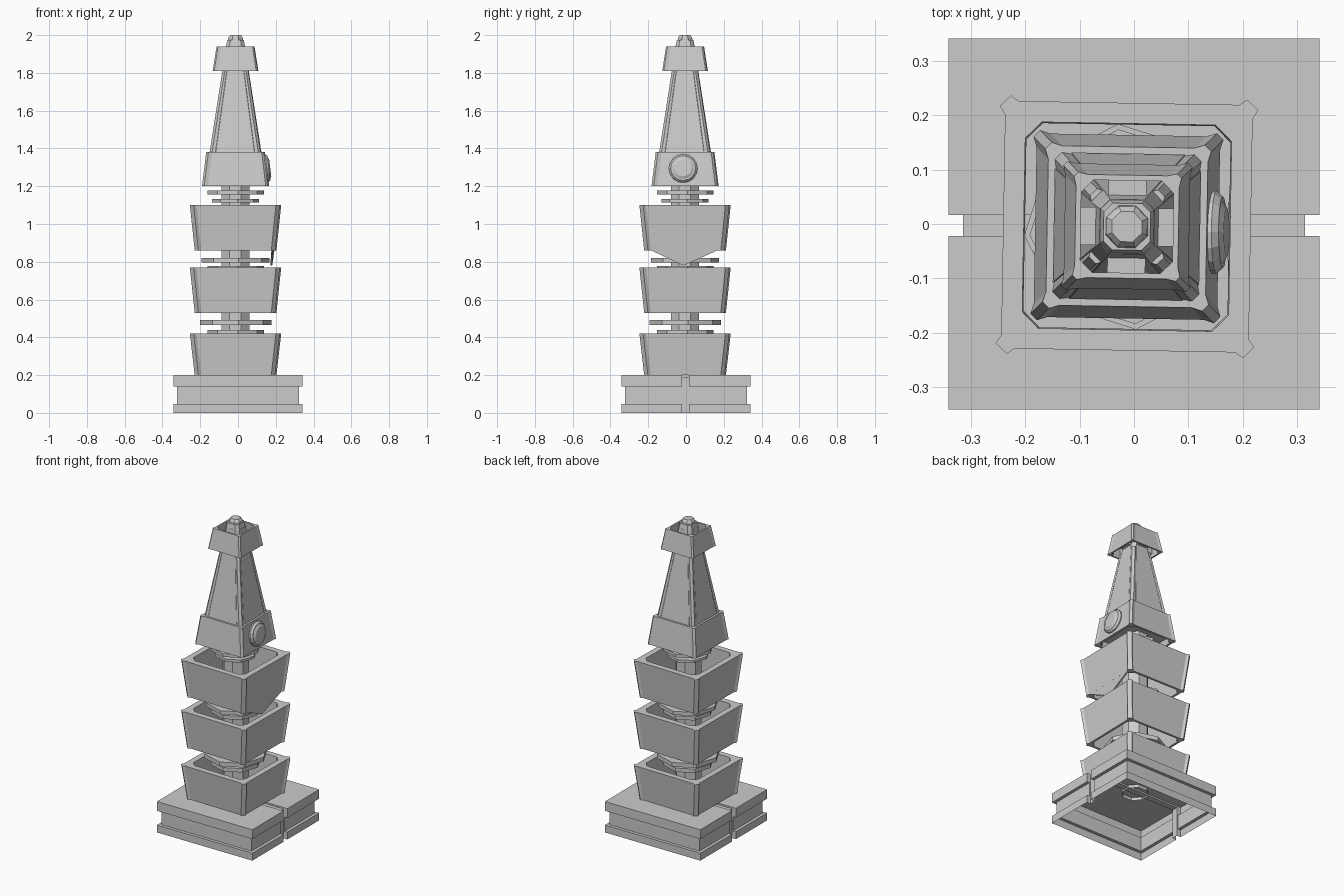
import bpy, bmesh, math
from mathutils import Matrix, Vector

if "Cube" in bpy.data.objects:
    bpy.data.objects.remove(bpy.data.objects["Cube"])

CENTRE = Vector((-0.013, -0.005, 0))
TOWER = Matrix.Translation(CENTRE) @ Matrix.Rotation(math.radians(-1), 4, 'Z')


def loft(name, rings, cap_bottom=True, cap_top=True, closed=False, matrix=Matrix()):
    """Skin a stack of equal-length rings of points."""
    bm = bmesh.new()
    loops = [[bm.verts.new(p) for p in ring] for ring in rings]
    pairs = list(zip(loops, loops[1:]))
    if closed:
        pairs.append((loops[-1], loops[0]))
    for a, b in pairs:
        n = len(a)
        for i in range(n):
            j = (i + 1) % n
            bm.faces.new((a[i], a[j], b[j], b[i]))
    if not closed:
        if cap_bottom:
            bm.faces.new(list(reversed(loops[0])))
        if cap_top:
            bm.faces.new(loops[-1])
    bmesh.ops.recalc_face_normals(bm, faces=bm.faces)
    mesh = bpy.data.meshes.new(name)
    bm.to_mesh(mesh)
    bm.free()
    obj = bpy.data.objects.new(name, mesh)
    bpy.context.collection.objects.link(obj)
    obj.matrix_world = matrix
    return obj


def four(quarter, z):
    """Repeat corner points around the z axis."""
    out = []
    for k in range(4):
        c, s = [(1, 0), (0, 1), (-1, 0), (0, -1)][k]
        out += [(c * x - s * y, s * x + c * y, z) for x, y in quarter]
    return out


def ribbed(h, z, r=0.01, c=0.025):
    """Square section with raised corner ribs."""
    return four([(h, h - c), (h + r, h - r), (h - r, h + r), (h - c, h)], z)


def chamfered(h, z, c=0.025):
    """Square section with cut corners, point count matching ribbed()."""
    return four([(h, h - c), (h - c * .33, h - c * .67),
                 (h - c * .67, h - c * .33), (h - c, h)], z)


def square(h, z):
    return four([(h, h)], z)


def ngon(r, z, n=8, turn=0.0):
    return [(r * math.cos(turn + 2 * math.pi * i / n),
             r * math.sin(turn + 2 * math.pi * i / n), z) for i in range(n)]


def box(name, x0, x1, y0, y1, z0, z1, matrix=Matrix()):
    return loft(name, [[(x0, y0, z), (x1, y0, z), (x1, y1, z), (x0, y1, z)]
                       for z in (z0, z1)], matrix=matrix)


# Plinth: stepped shell, open below, grooved across the top and down two sides
profile = [(.342, 0), (.342, .048), (.322, .048), (.322, .14), (.342, .14), (.342, .2)]
plinth = loft("plinth", [square(h, z) for h, z in profile])
cutters = [box("groove_top", -.4, .4, -.022, .017, .19, .25),
           box("groove_right", .315, .4, -.022, .017, -.1, .26),
           box("groove_left", -.4, -.315, -.022, .017, -.1, .26)]
for cutter in cutters:
    cutter.hide_render = True
    mod = plinth.modifiers.new("groove", 'BOOLEAN')
    mod.operation = 'DIFFERENCE'
    mod.solver = 'EXACT'
    mod.object = cutter
bpy.context.view_layer.update()
cut_mesh = bpy.data.meshes.new_from_object(
    plinth.evaluated_get(bpy.context.evaluated_depsgraph_get()))
plinth.modifiers.clear()
plinth.data = cut_mesh
for cutter in cutters:
    bpy.data.objects.remove(cutter)
bm = bmesh.new()
bm.from_mesh(cut_mesh)
floor = [f for f in bm.faces if f.calc_center_median().z < .001]
bmesh.ops.delete(bm, geom=floor, context='FACES')
bm.to_mesh(cut_mesh)
bm.free()

# Central column with stacked octagonal discs
tilt = math.radians(6)
loft("column", [ngon(.08, z, turn=math.pi / 8) for z in (.18, 1.3)],
     cap_bottom=False, matrix=TOWER)
discs = [(.15, .415, .44), (.19, .465, .492), (.15, .755, .778),
         (.18, .797, .82), (.125, 1.115, 1.132), (.15, 1.157, 1.177)]
for i, (r, z0, z1) in enumerate(discs):
    loft(f"disc_{i + 1}", [ngon(r, z, turn=tilt) for z in (z0, z1)], matrix=TOWER)

# Three open square collars
for i, (z0, z1) in enumerate([(.2, .42), (.53, .77), (.86, 1.1)]):
    loft(f"collar_{i + 1}", [ribbed(.203, z0), ribbed(.228, z1),
                             chamfered(.19, z1, .03), chamfered(.188, z0, .03)],
         closed=True, matrix=TOWER)

# Pointed flap under the upper collar
loft("flap", [[(x, -.18, .862), (x - .009, -.005, .78), (x, .18, .862)]
              for x in (.193, .203)], matrix=TOWER)

# Tapered spire
loft("spire", [chamfered(.152, 1.24, .03), chamfered(.132, 1.38, .03),
               chamfered(.066, 1.81, .022), chamfered(.05, 1.945, .018)], matrix=TOWER)
# Raised rib on each spire corner
for k in range(4):
    turn = TOWER @ Matrix.Rotation(k * math.pi / 2, 4, 'Z')
    loft(f"spire_rib_{k + 1}",
         [[(h, h - c, z), (h + .003, h - .01, z), (h - .01, h + .003, z), (h - c, h, z)]
          for h, c, z in ((.132, .028, 1.38), (.066, .02, 1.81))], matrix=turn)

# Open skirt and cap around the spire
loft("skirt", [ribbed(.169, 1.2, .006), ribbed(.147, 1.38, .006),
               chamfered(.134, 1.38, .03), chamfered(.155, 1.2, .03)],
     closed=True, matrix=TOWER)
loft("cap", [ribbed(.115, 1.81, .004, .022), ribbed(.095, 1.94, .004, .022),
             chamfered(.085, 1.94, .022), chamfered(.105, 1.81, .022)],
     closed=True, matrix=TOWER)
# Brackets between cap and spire
for k in range(4):
    turn = TOWER @ Matrix.Rotation(k * math.pi / 2, 4, 'Z')
    box(f"cap_bracket_{k + 1}", .055, .1, -.035, .035, 1.83, 1.88, turn)

# Tip
loft("tip_base", [chamfered(.05, 1.94, .018), chamfered(.043, 1.975, .016)], matrix=TOWER)
loft("tip", [ngon(.042, 1.975, turn=math.pi / 8), ngon(.04, 1.988, turn=math.pi / 8),
             ngon(.03, 2.0, turn=math.pi / 8)], matrix=TOWER)

# Round lens on the right face of the skirt
lens = (Matrix.Translation((.13, -.015, 1.292)) @
        Matrix.Rotation(math.radians(83), 4, 'Y'))
loft("lens", [ngon(.076, 0, 16), ngon(.076, .022, 16), ngon(.066, .034, 16),
              ngon(.058, .034, 16), ngon(.045, .041, 16)], matrix=lens)
